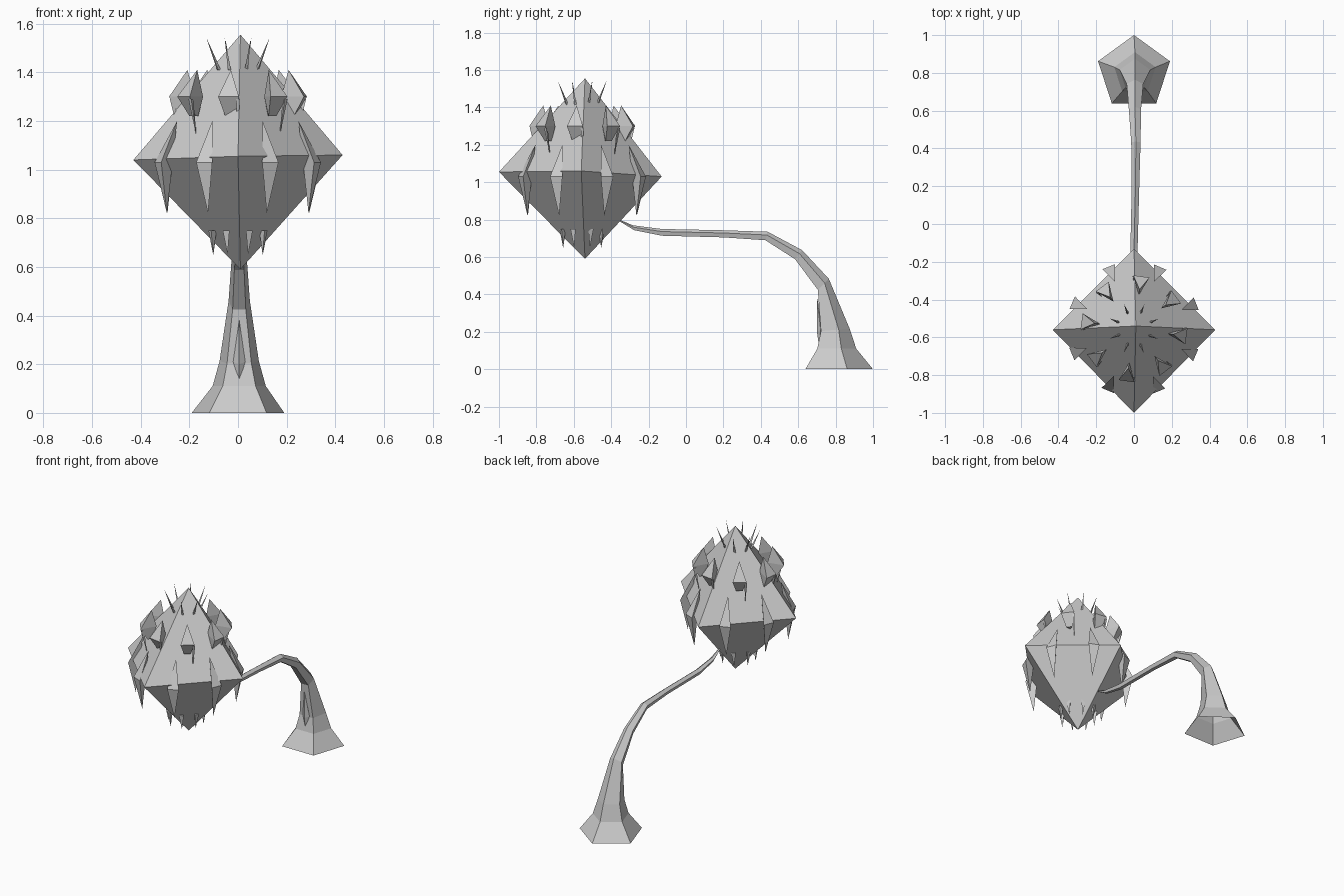
import bpy, bmesh
from math import sin, cos, radians, tau
from mathutils import Vector

cube = bpy.data.objects.get("Cube")
if cube:
    bpy.data.objects.remove(cube)

grey = bpy.data.materials.new("plain_grey")
grey.use_nodes = True
color = (0.6, 0.6, 0.6, 1)
grey.diffuse_color = color
grey.node_tree.nodes["Principled BSDF"].inputs["Base Color"].default_value = color

HEAD = Vector((0, -0.555, 0))


def finish(name, bm):
    bmesh.ops.recalc_face_normals(bm, faces=bm.faces)
    mesh = bpy.data.meshes.new(name)
    bm.to_mesh(mesh)
    bm.free()
    mesh.materials.append(grey)
    ob = bpy.data.objects.new(name, mesh)
    bpy.context.collection.objects.link(ob)
    return ob


def hull(name, points):
    bm = bmesh.new()
    for p in points:
        bm.verts.new(p)
    bmesh.ops.convex_hull(bm, input=bm.verts)
    return finish(name, bm)


def leaf(name, azimuth, stations):
    """Faceted thorn: stations are (radius, height, half width, depth)."""
    out = Vector((cos(azimuth), sin(azimuth), 0))
    side = Vector((-sin(azimuth), cos(azimuth), 0))
    points = []
    for r, z, w, d in stations:
        middle = HEAD + out * r + Vector((0, 0, z))
        if w == 0:
            points.append(middle)
        else:
            points += [middle - side * w, middle + side * w, middle - out * d]
    hull(name, points)


# Bud: one large eight-faced diamond
hull("head", [(-0.43, -0.56, 1.04), (0.43, -0.56, 1.06), (0, -1, 1.055),
              (0, -0.13, 1.03), (0.01, -0.54, 1.555), (0.01, -0.54, 0.59)])

# Rings of thorns around the bud: start angle in degrees, profile
rings = {
    "crown_spike": (22, [(0.14, 1.54, 0, 0), (0.09, 1.41, 0.007, 0.014)]),
    "upper_leaf": (-8, [(0.21, 1.41, 0, 0), (0.28, 1.30, 0.043, 0.1),
                        (0.235, 1.22, 0.02, 0.03)]),
    "middle_leaf": (22, [(0.27, 1.2, 0, 0), (0.355, 1.03, 0.036, 0.06),
                         (0.315, 0.82, 0, 0)]),
    "lower_leaf": (22, [(0.125, 0.75, 0.015, 0.03), (0.11, 0.65, 0, 0)]),
}
for name, (start, profile) in rings.items():
    for k in range(8):
        leaf(f"{name}_{k + 1}", radians(start + 45 * k), profile)
# Thin tails under the upper leaves
for k in range(8):
    leaf(f"leaf_tail_{k + 1}", radians(45 * k),
         [(0.28, 1.29, 0.008, 0.02), (0.24, 1.13, 0, 0)])

# Trunk and stem: five-sided rings (x, y, z, radius, tilt), open at the foot
path = [(0, 0.8, 0, 0.2, 0), (0.005, 0.795, 0.11, 0.115, 0),
        (0.005, 0.79, 0.21, 0.085, 5), (0.005, 0.731, 0.451, 0.046, 45),
        (0.005, 0.60, 0.61, 0.034, 52), (0.01, 0.43, 0.71, 0.026, 75),
        (0.008, 0.2, 0.722, 0.021, 90), (0, -0.13, 0.73, 0.02, 92),
        (0, -0.28, 0.755, 0.015, 105), (0, -0.36, 0.797, 0.006, 115)]
bm = bmesh.new()
previous = None
for x, y, z, r, tilt in path:
    t = radians(tilt)
    ring = []
    for i in range(5):
        a = tau * i / 5
        u = r * cos(a)
        ring.append(bm.verts.new((x + r * sin(a), y + u * cos(t), z + u * sin(t))))
    if previous:
        for i in range(5):
            j = (i + 1) % 5
            bm.faces.new((previous[i], previous[j], ring[j], ring[i]))
    previous = ring
bm.faces.new(previous)
finish("stem", bm)

# Slim ridge on the front of the trunk
hull("trunk_ridge", [(0.005, 0.70, 0.38), (0.03, 0.72, 0.21), (-0.02, 0.72, 0.21),
                     (0.005, 0.70, 0.20), (0.005, 0.71, 0.13), (0.005, 0.75, 0.22)])
